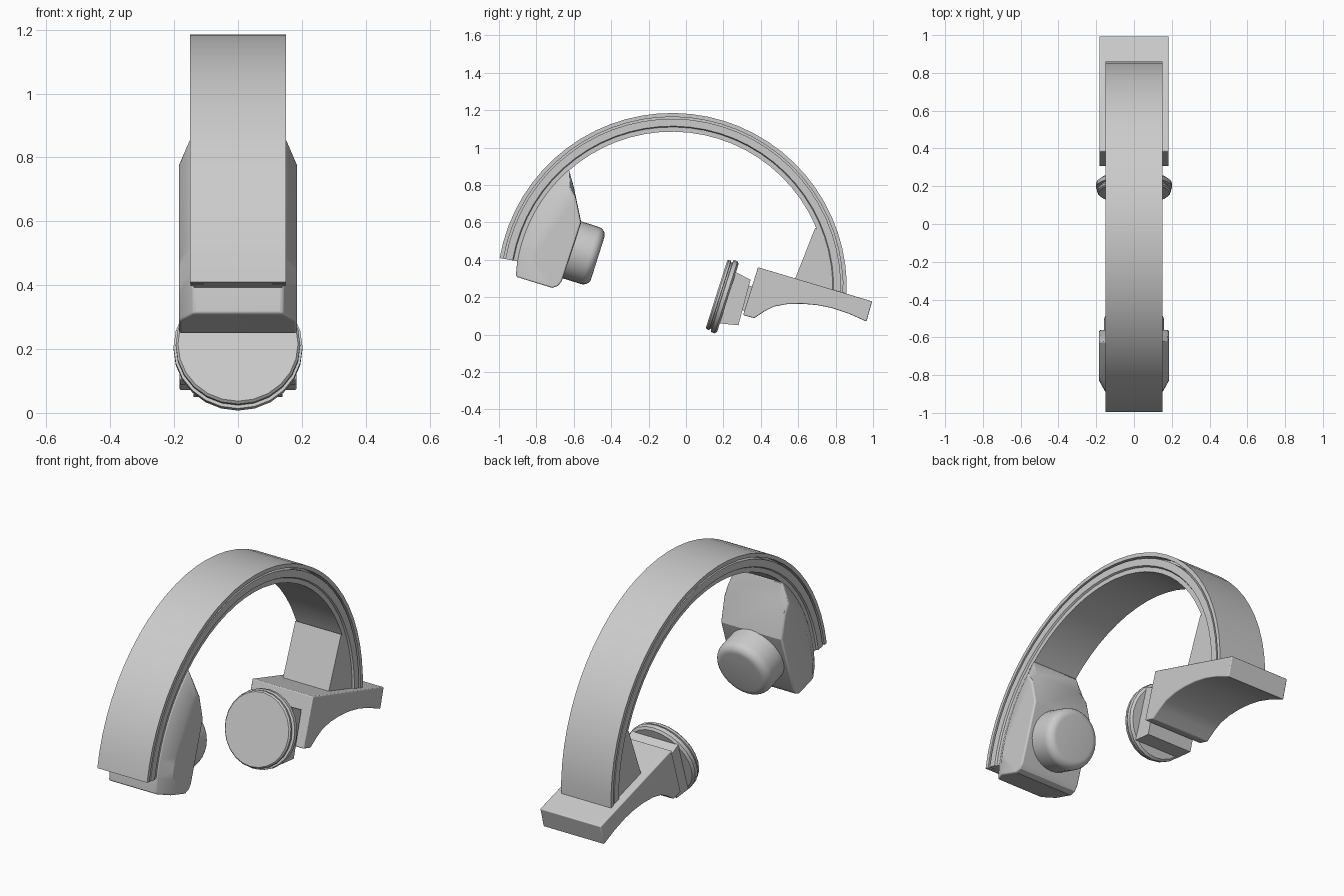
import bpy, bmesh
from math import sin, cos, radians, pi
from mathutils import Vector, Matrix

cube = bpy.data.objects.get("Cube")
if cube:
    bpy.data.objects.remove(cube, do_unlink=True)

grey = bpy.data.materials.new("light_grey")
grey.use_nodes = True
grey.diffuse_color = (0.6, 0.6, 0.6, 1)
grey.node_tree.nodes["Principled BSDF"].inputs["Base Color"].default_value = (0.6, 0.6, 0.6, 1)

CY, CZ = -0.075, 0.25                    # centre of the headband arc
TILT = Vector((0, 0.953, -0.302))        # direction both ear pads lie along


def arc(r, a0, a1, n):
    """Points (y, z) on a circle around the headband centre."""
    angles = [radians(a0 + (a1 - a0) * i / n) for i in range(n + 1)]
    return [(CY + r * cos(a), CZ + r * sin(a)) for a in angles]


def loft(name, rings, closed=False, bevel=0, angle=30):
    """Skin a list of equal-length rings of 3D points and cap the ends."""
    bm = bmesh.new()
    vs = [[bm.verts.new(p) for p in ring] for ring in rings]
    n = len(rings[0])
    for a, b in zip(vs, vs[1:]):
        for i in range(n):
            j = (i + 1) % n
            bm.faces.new((a[i], a[j], b[j], b[i]))
    bm.faces.new(vs[0][::-1])
    bm.faces.new(vs[-1])
    bmesh.ops.recalc_face_normals(bm, faces=bm.faces)
    mesh = bpy.data.meshes.new(name)
    bm.to_mesh(mesh)
    bm.free()
    mesh.materials.append(grey)
    ob = bpy.data.objects.new(name, mesh)
    bpy.context.collection.objects.link(ob)
    if bevel:
        mod = ob.modifiers.new("soft_edges", 'BEVEL')
        mod.width, mod.segments, mod.limit_method = bevel, 3, 'ANGLE'
        mod.angle_limit = radians(40)
    bpy.ops.object.select_all(action='DESELECT')
    ob.select_set(True)
    bpy.context.view_layer.objects.active = ob
    bpy.ops.object.shade_smooth_by_angle(angle=radians(angle))
    return ob


def slab(name, outline, half, bevel=0):
    """Side outline (y, z) extruded across the width."""
    return loft(name, [[(x, y, z) for y, z in outline] for x in (-half, half)], bevel=bevel)


def turned(name, centre, profile, n):
    """Round part: profile of (distance, radius) along the tilted axis."""
    side, up = Vector((1, 0, 0)), TILT.cross(Vector((1, 0, 0)))
    origin = Vector((0, *centre))
    rings = [[origin + TILT * d + (side * cos(2 * pi * i / n) + up * sin(2 * pi * i / n)) * r
              for i in range(n)] for d, r in profile]
    return loft(name, rings)


# headband: one grooved cross-section swept round the arc
half = [(0.15, 0.935), (0.15, 0.914), (0.108, 0.914), (0.108, 0.904),
        (0.148, 0.904), (0.148, 0.865), (0.138, 0.86), (0.138, 0.835)]
section = half + [(-x, r) for x, r in reversed(half)]
rings = []
for k in range(33):
    a = radians(-3 + 173.2 * k / 32)
    rings.append([(x, CY + r * cos(a), CZ + r * sin(a)) for x, r in section])
loft("headband", rings)

# front cup: full outline in the middle, smaller outlines at the sides
inner = [(-0.6, 0.79), (-0.56, 0.6), (-0.665, 0.285), (-0.685, 0.26), (-0.715, 0.25)]
side_in = [(-0.59, 0.73), (-0.562, 0.6), (-0.665, 0.285), (-0.685, 0.26), (-0.715, 0.25)]
core = [(-0.91, 0.31)] + arc(0.84, 170, 131, 12) + inner
edge = [(-0.83, 0.285)] + arc(0.762, 171, 136, 12) + side_in
layers = [(-0.185, edge), (-0.14, core), (0.14, core), (0.185, edge)]
loft("front_cup", [[(x, y, z) for y, z in o] for x, o in layers], bevel=0.008)

# front ear pad with a rounded rim
rim = [(0.095 + 0.045 * sin(a), 0.117 + 0.043 * cos(a))
       for a in (radians(15 * i) for i in range(7))]
turned("front_ear_pad", (-0.605, 0.452), [(-0.02, 0.16)] + rim, 32)

# rear base with an arched underside
slab("rear_base", [(0.385, 0.36), (0.995, 0.178), (0.965, 0.07), (0.87, 0.112),
                   (0.78, 0.142), (0.7, 0.158), (0.62, 0.165), (0.54, 0.163),
                   (0.47, 0.15), (0.42, 0.125), (0.365, 0.088), (0.305, 0.105)], 0.183, 0.005)

# wedge joining the rear base to the headband
slab("rear_strut", [(0.58, 0.29), (0.69, 0.57), (0.735, 0.53), (0.78, 0.35), (0.79, 0.23)], 0.138)

# neck and round pad on the rear base
slab("rear_neck", [(0.265, 0.335), (0.345, 0.293), (0.28, 0.05), (0.18, 0.06)], 0.14)
slab("neck_link", [(0.31, 0.27), (0.38, 0.25), (0.34, 0.12), (0.27, 0.14)], 0.11)
turned("rear_pad", (0.163, 0.216),
       [(0, 0.188), (0.008, 0.195), (0.02, 0.195), (0.022, 0.186), (0.03, 0.186),
        (0.032, 0.202), (0.054, 0.202), (0.064, 0.19)], 24)
